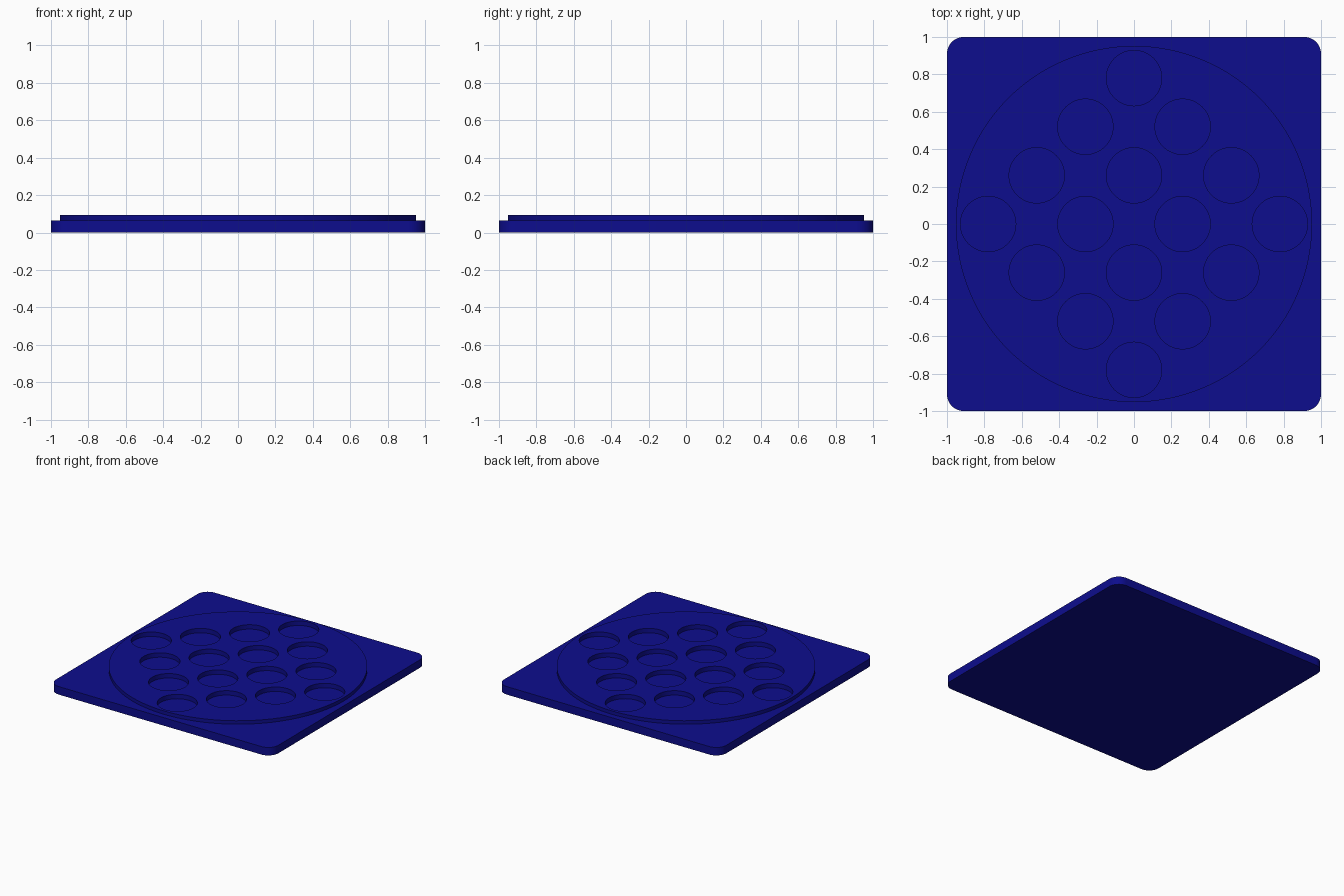
import bpy, bmesh, math
from mathutils import Matrix

cube = bpy.data.objects.get("Cube")
if cube:
    bpy.data.objects.remove(cube, do_unlink=True)

PLATE_TOP, DISC_TOP, WELL_FLOOR = 0.065, 0.093, 0.057
CORNER, DISC_R, WELL_R, STEP = 0.09, 0.952, 0.148, 0.26

blue = bpy.data.materials.new("deep_blue")
blue.use_nodes = True
blue.diffuse_color = (0.004, 0.004, 0.27, 1)
blue.node_tree.nodes["Principled BSDF"].inputs["Base Color"].default_value = blue.diffuse_color


def make_object(name, bm):
    mesh = bpy.data.meshes.new(name)
    bm.to_mesh(mesh)
    bm.free()
    obj = bpy.data.objects.new(name, mesh)
    bpy.context.collection.objects.link(obj)
    mesh.materials.append(blue)
    return obj


def add_cylinder(bm, x, y, radius, bottom, top, sides):
    bmesh.ops.create_cone(bm, cap_ends=True, segments=sides,
                          radius1=radius, radius2=radius, depth=top - bottom,
                          matrix=Matrix.Translation((x, y, (bottom + top) / 2)))


def combine(target, tool, operation):
    mod = target.modifiers.new(operation.lower(), 'BOOLEAN')
    mod.operation, mod.solver, mod.object = operation, 'EXACT', tool
    bpy.context.view_layer.objects.active = target
    bpy.ops.object.modifier_apply(modifier=mod.name)
    bpy.data.objects.remove(tool, do_unlink=True)


# Square base plate with rounded vertical corners
bm = bmesh.new()
bmesh.ops.create_cube(bm, size=1, matrix=Matrix.Translation((0, 0, PLATE_TOP / 2))
                      @ Matrix.Diagonal((2, 2, PLATE_TOP, 1)))
uprights = [e for e in bm.edges if abs(e.verts[0].co.z - e.verts[1].co.z) > 0.01]
bmesh.ops.bevel(bm, geom=uprights, offset=CORNER, segments=12, profile=0.5, affect='EDGES')
tray = make_object("well_tray", bm)

# Raised round platform
bm = bmesh.new()
add_cylinder(bm, 0, 0, DISC_R, PLATE_TOP / 2, DISC_TOP, 128)
combine(tray, make_object("raised_disc", bm), 'UNION')

# Four by four grid of round wells, turned to stand as a diamond
bm = bmesh.new()
for i in range(4):
    for j in range(4):
        add_cylinder(bm, (i - j) * STEP, (i + j - 3) * STEP, WELL_R,
                     WELL_FLOOR, DISC_TOP + 0.1, 64)
wells = make_object("well_cutter", bm)
wells.hide_render = True
combine(tray, wells, 'DIFFERENCE')

# Smooth the round walls and keep the rims crisp
bpy.ops.object.select_all(action='DESELECT')
tray.select_set(True)
bpy.context.view_layer.objects.active = tray
bpy.ops.object.shade_smooth_by_angle(angle=math.radians(30))
